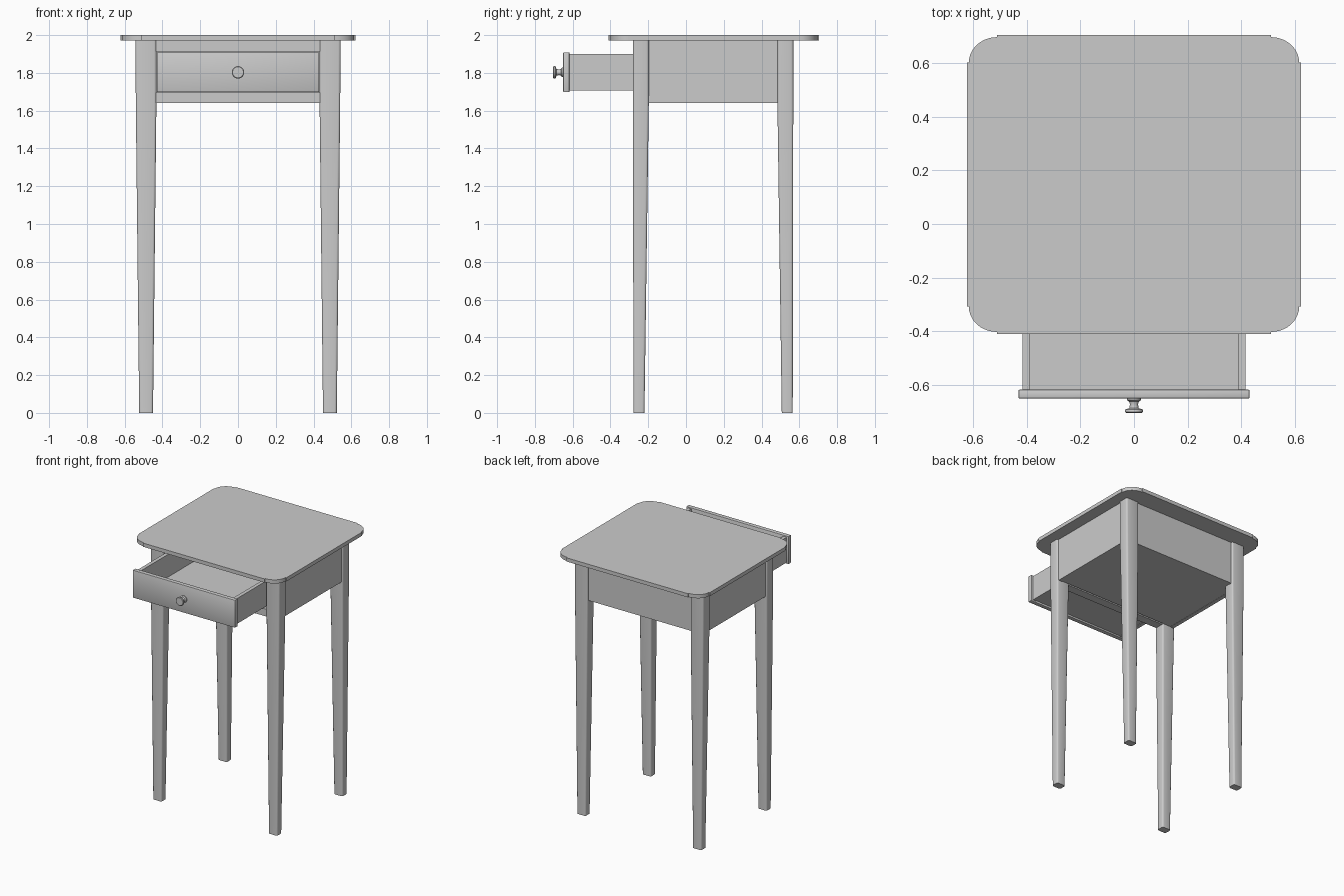
import bpy, bmesh, math
from mathutils import Matrix

if "Cube" in bpy.data.objects:
    bpy.data.objects.remove(bpy.data.objects["Cube"])


def make(name, bm, smooth=True):
    bmesh.ops.recalc_face_normals(bm, faces=bm.faces)
    me = bpy.data.meshes.new(name)
    bm.to_mesh(me)
    bm.free()
    ob = bpy.data.objects.new(name, me)
    bpy.context.collection.objects.link(ob)
    if smooth:
        bpy.ops.object.select_all(action='DESELECT')
        ob.select_set(True)
        bpy.context.view_layer.objects.active = ob
        bpy.ops.object.shade_smooth_by_angle(angle=math.radians(35))
    return ob


def box(name, x0, x1, y0, y1, z0, z1, bevel=0.0):
    bm = bmesh.new()
    bmesh.ops.create_cube(bm, size=1)
    for v in bm.verts:
        v.co = (x1 if v.co.x > 0 else x0, y1 if v.co.y > 0 else y0, z1 if v.co.z > 0 else z0)
    if bevel:
        bmesh.ops.bevel(bm, geom=bm.edges[:], offset=bevel, segments=2, profile=0.5, affect='EDGES')
    return make(name, bm)


# Table top: straight edges standing slightly proud of the rounded corners
CY, HX, HY = 0.147, 0.622, 0.557
bm = bmesh.new()
outline = []
for sx, sy, a0 in ((1, 1, 0), (-1, 1, 90), (-1, -1, 180), (1, -1, 270)):
    cx, cy = sx * 0.51, sy * 0.455
    arc = []
    for i in range(11):
        a = math.radians(a0 + 9 * i)
        arc.append((cx + 0.105 * math.cos(a), cy + 0.094 * math.sin(a)))
    side, end = (sx * HX, cy), (cx, sy * HY)
    outline += [side] + arc + [end] if sx * sy > 0 else [end] + arc + [side]
f = bm.faces.new([bm.verts.new((x, CY + y, 1.972)) for x, y in outline])
ext = bmesh.ops.extrude_face_region(bm, geom=[f])
bmesh.ops.translate(bm, vec=(0, 0, 0.028), verts=[e for e in ext['geom'] if isinstance(e, bmesh.types.BMVert)])
make("table_top", bm)


# Tapered legs with softened vertical edges
def leg(name, side, y_foot, y_mid):
    bm = bmesh.new()
    rings = []
    for z, (xa, xb), (ya, yb) in ((0, (0.45, 0.523), y_foot),
                                  (1.64, (0.432, 0.541), y_mid),
                                  (1.972, (0.432, 0.543), y_mid)):
        rings.append([bm.verts.new((side * x, y, z)) for x, y in ((xa, ya), (xb, ya), (xb, yb), (xa, yb))])
    for lo, hi in zip(rings, rings[1:]):
        for i in range(4):
            j = (i + 1) % 4
            bm.faces.new((lo[i], lo[j], hi[j], hi[i]))
    bm.faces.new(rings[0])
    bm.faces.new(rings[-1])
    bmesh.ops.recalc_face_normals(bm, faces=bm.faces)
    upright = [e for e in bm.edges if abs(e.verts[0].co.z - e.verts[1].co.z) > 0.1]
    bmesh.ops.bevel(bm, geom=upright, offset=0.012, segments=3, profile=0.5, affect='EDGES')
    make(name, bm)


for side, tag in ((-1, "left"), (1, "right")):
    leg("front_leg_" + tag, side, (-0.278, -0.22), (-0.281, -0.197))
    leg("back_leg_" + tag, side, (0.507, 0.565), (0.484, 0.568))
    # Side apron
    xs = sorted((side * 0.50, side * 0.53))
    box("side_apron_" + tag, *xs, -0.21, 0.50, 1.64, 1.972)

# Back apron, front rails and bottom panel
box("back_apron", -0.45, 0.45, 0.525, 0.555, 1.64, 1.972)
box("upper_front_rail", -0.44, 0.44, -0.272, -0.205, 1.912, 1.972)
box("lower_front_rail", -0.44, 0.44, -0.272, -0.205, 1.64, 1.695)
box("bottom_panel", -0.505, 0.505, -0.195, 0.53, 1.642, 1.665)

# Open drawer
box("drawer_front", -0.43, 0.43, -0.65, -0.617, 1.698, 1.908, 0.004)
for side, tag in ((-1, "left"), (1, "right")):
    xs = sorted((side * 0.387, side * 0.415))
    box("drawer_side_" + tag, *xs, -0.62, 0.14, 1.708, 1.90)
box("drawer_back", -0.39, 0.39, 0.112, 0.14, 1.708, 1.90)
box("drawer_bottom", -0.39, 0.39, -0.62, 0.115, 1.712, 1.728)

# Turned knob, spun round the y axis
bm = bmesh.new()
profile = [(0, -0.645), (0.026, -0.645), (0.026, -0.656), (0.018, -0.662), (0.015, -0.672),
           (0.018, -0.686), (0.031, -0.690), (0.033, -0.694), (0.033, -0.700), (0.029, -0.703), (0, -0.703)]
verts = [bm.verts.new((r, y, 1.803)) for r, y in profile]
edges = [bm.edges.new(p) for p in zip(verts, verts[1:])]
bmesh.ops.spin(bm, geom=verts + edges, cent=(0, 0, 1.803), axis=(0, 1, 0),
               angle=2 * math.pi, steps=32)
bmesh.ops.remove_doubles(bm, verts=bm.verts, dist=0.0002)
make("drawer_knob", bm)
